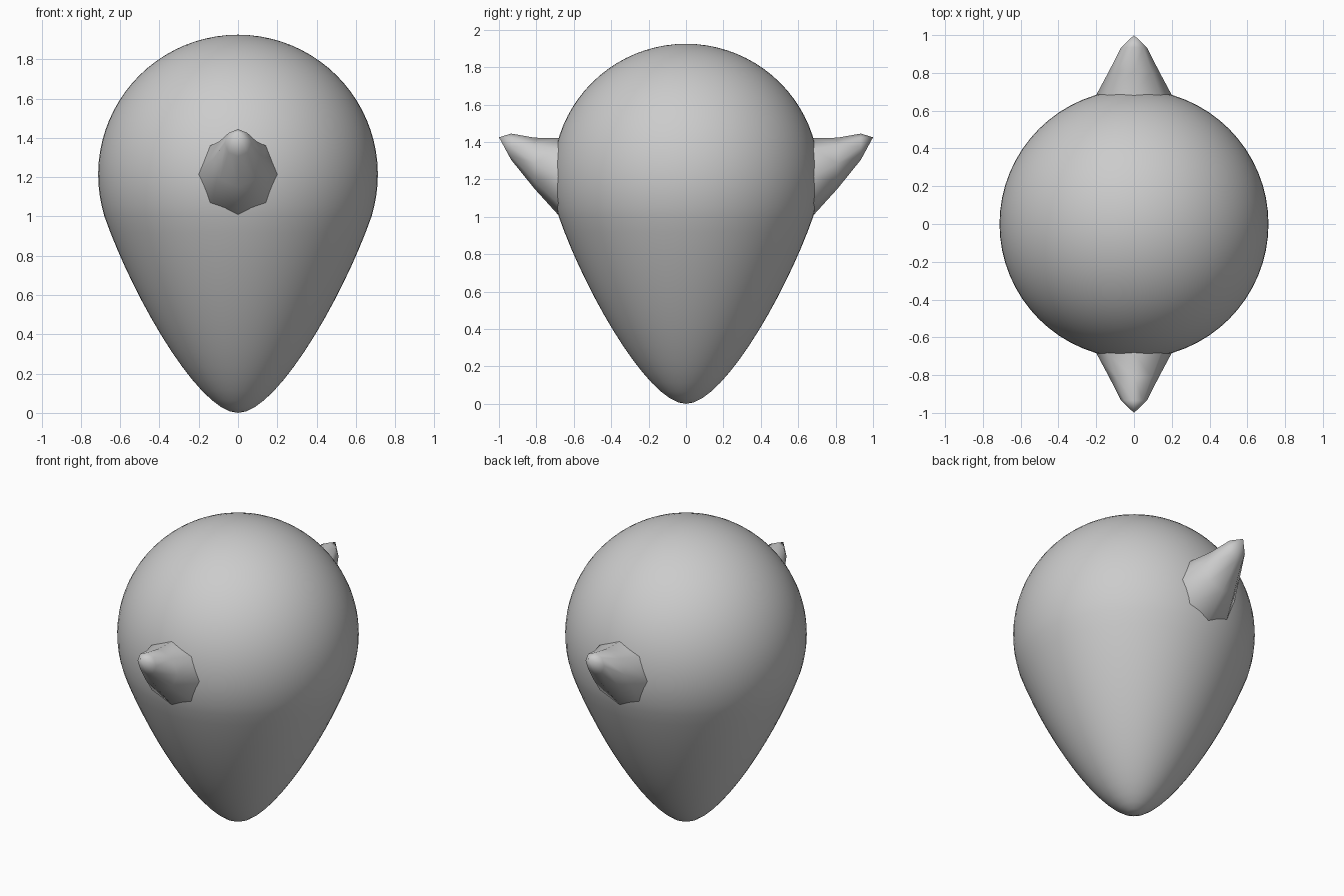
import bpy, bmesh
from math import sin, cos, pi, radians
from mathutils import Vector
from mathutils.geometry import interpolate_bezier

if "Cube" in bpy.data.objects:
    bpy.data.objects.remove(bpy.data.objects["Cube"])


def make_object(name, bm):
    bmesh.ops.recalc_face_normals(bm, faces=bm.faces[:])
    for f in bm.faces:
        f.smooth = True
    mesh = bpy.data.meshes.new(name)
    bm.to_mesh(mesh)
    bm.free()
    obj = bpy.data.objects.new(name, mesh)
    bpy.context.collection.objects.link(obj)
    return obj


def skin(bm, rings, first_tip, last_tip):
    """Bridge equal-sized rings of points and close the ends with tips."""
    loops = [[bm.verts.new(p) for p in ring] for ring in rings]
    n = len(loops[0])
    for a, b in zip(loops, loops[1:]):
        for i in range(n):
            j = (i + 1) % n
            bm.faces.new((a[i], a[j], b[j], b[i]))
    for loop, tip in ((loops[0], first_tip), (loops[-1], last_tip)):
        if tip:
            v = bm.verts.new(tip)
            for i in range(n):
                bm.faces.new((loop[i], loop[(i + 1) % n], v))


# Body: spherical dome above a tapering, rounded lower half
R, CZ, SEG = 0.712, 1.213, 64
taper = interpolate_bezier(Vector((0, 0, 0)), Vector((0.2, 0, 0)),
                           Vector((0.54, 0, 0.6)), Vector((0.68, 0, 1.0)), 16)
profile = [(p.x, p.z) for p in taper[1:]]
for k in range(1, 24):
    a = radians(-17.4) + radians(107.4) * k / 24
    profile.append((R * cos(a), CZ + R * sin(a)))
bm = bmesh.new()
skin(bm, [[(r * cos(2 * pi * i / SEG), r * sin(2 * pi * i / SEG), z)
           for i in range(SEG)] for r, z in profile],
     (0, 0, 0), (0, 0, CZ + R))
make_object("body", bm)

# Side spikes: (y, bottom z, top z, half width), curving upward to a point
sections = [(0.64, 1.0, 1.42, 0.205), (0.683, 1.01, 1.42, 0.2),
            (0.81, 1.15, 1.423, 0.132), (0.935, 1.305, 1.445, 0.068)]
bm = bmesh.new()
skin(bm, [[(w * sin(2 * pi * i / 8), y,
            (lo + hi) / 2 + (hi - lo) / 2 * cos(2 * pi * i / 8))
           for i in range(8)] for y, lo, hi, w in sections],
     None, (0, 1.0, 1.425))
spikes = make_object("side_spikes", bm)
mirror = spikes.modifiers.new("mirror", "MIRROR")
mirror.use_axis = (False, True, False)
mirror.use_mirror_merge = False
